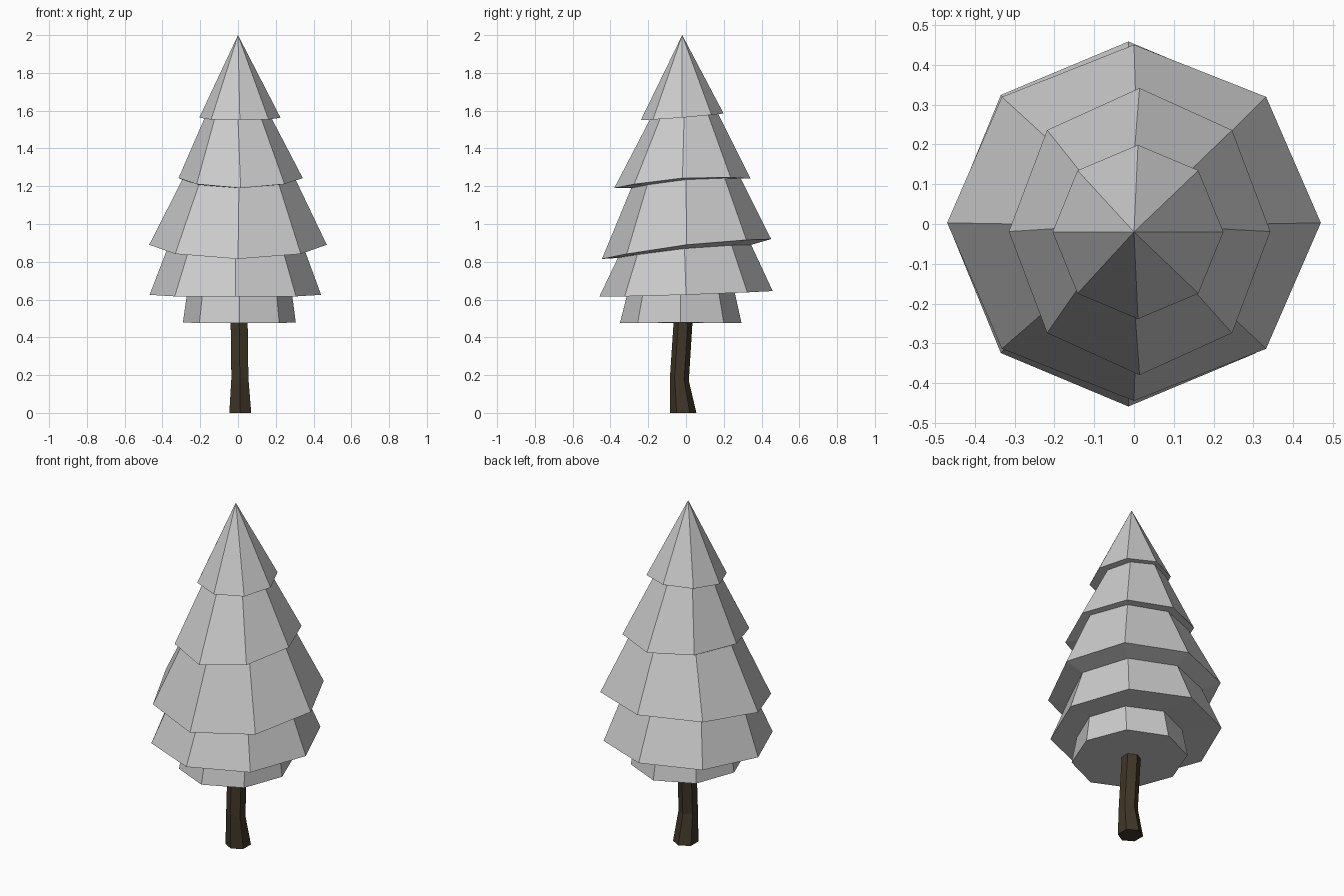
import bpy, bmesh
from math import sin, cos, pi

if "Cube" in bpy.data.objects:
    bpy.data.objects.remove(bpy.data.objects["Cube"])


def ring(bm, n, start, cx, cy, rx, ry, zf, zs, zb):
    """Ring of n points; heights given at the front, sides and back."""
    verts = []
    for i in range(n):
        a = start + 2 * pi * i / n
        s = sin(a)
        z = zs + (zb - zf) / 2 * s + ((zb + zf) / 2 - zs) * s * s
        verts.append(bm.verts.new((cx + rx * cos(a), cy + ry * s, z)))
    return verts


def loft(name, n, start, sections, apex=None):
    """Flat-shaded skin through the rings, closed below, pointed or capped above."""
    bm = bmesh.new()
    rings = [ring(bm, n, start, *s) for s in sections]
    for a, b in zip(rings, rings[1:]):
        for i in range(n):
            j = (i + 1) % n
            bm.faces.new((a[i], a[j], b[j], b[i]))
    if apex:
        tip = bm.verts.new(apex)
        for i in range(n):
            bm.faces.new((rings[0][i], tip, rings[0][(i + 1) % n]))
    else:
        bm.faces.new(rings[0])
    bm.faces.new(rings[-1])
    bmesh.ops.recalc_face_normals(bm, faces=bm.faces)
    me = bpy.data.meshes.new(name)
    bm.to_mesh(me)
    bm.free()
    ob = bpy.data.objects.new(name, me)
    bpy.context.collection.objects.link(ob)
    return ob


# Foliage: outer rim of each tier, then the inset top of the tier below it
foliage = [
    (0.010, -0.020, 0.215, 0.219, 1.55, 1.563, 1.585),
    (0.000, -0.010, 0.175, 0.180, 1.555, 1.565, 1.585),
    (0.014, -0.019, 0.329, 0.361, 1.19, 1.243, 1.24),
    (0.005, 0.000, 0.300, 0.290, 1.19, 1.235, 1.24),
    (0.000, 0.003, 0.470, 0.448, 0.815, 0.89, 0.92),
    (-0.012, -0.008, 0.362, 0.353, 0.82, 0.87, 0.89),
    (-0.014, 0.000, 0.454, 0.459, 0.615, 0.625, 0.645),
    (0.008, -0.028, 0.278, 0.285, 0.62, 0.63, 0.642),
    (0.007, -0.028, 0.299, 0.322, 0.475, 0.478, 0.475),
]
loft("foliage", 8, 0, foliage, apex=(0, -0.02, 2.0))

# Trunk: bent six-sided post, flared at the foot
trunk = loft("trunk", 6, pi / 2, [
    (0.006, -0.015, 0.052, 0.050, 0.49, 0.49, 0.49),
    (0.010, -0.035, 0.052, 0.050, 0.19, 0.18, 0.17),
    (0.012, -0.015, 0.067, 0.070, 0, 0, 0),
])
bark = bpy.data.materials.new("bark")
bark.diffuse_color = (0.05, 0.036, 0.02, 1)
bark.use_nodes = True
bark.node_tree.nodes["Principled BSDF"].inputs["Base Color"].default_value = bark.diffuse_color
trunk.data.materials.append(bark)
